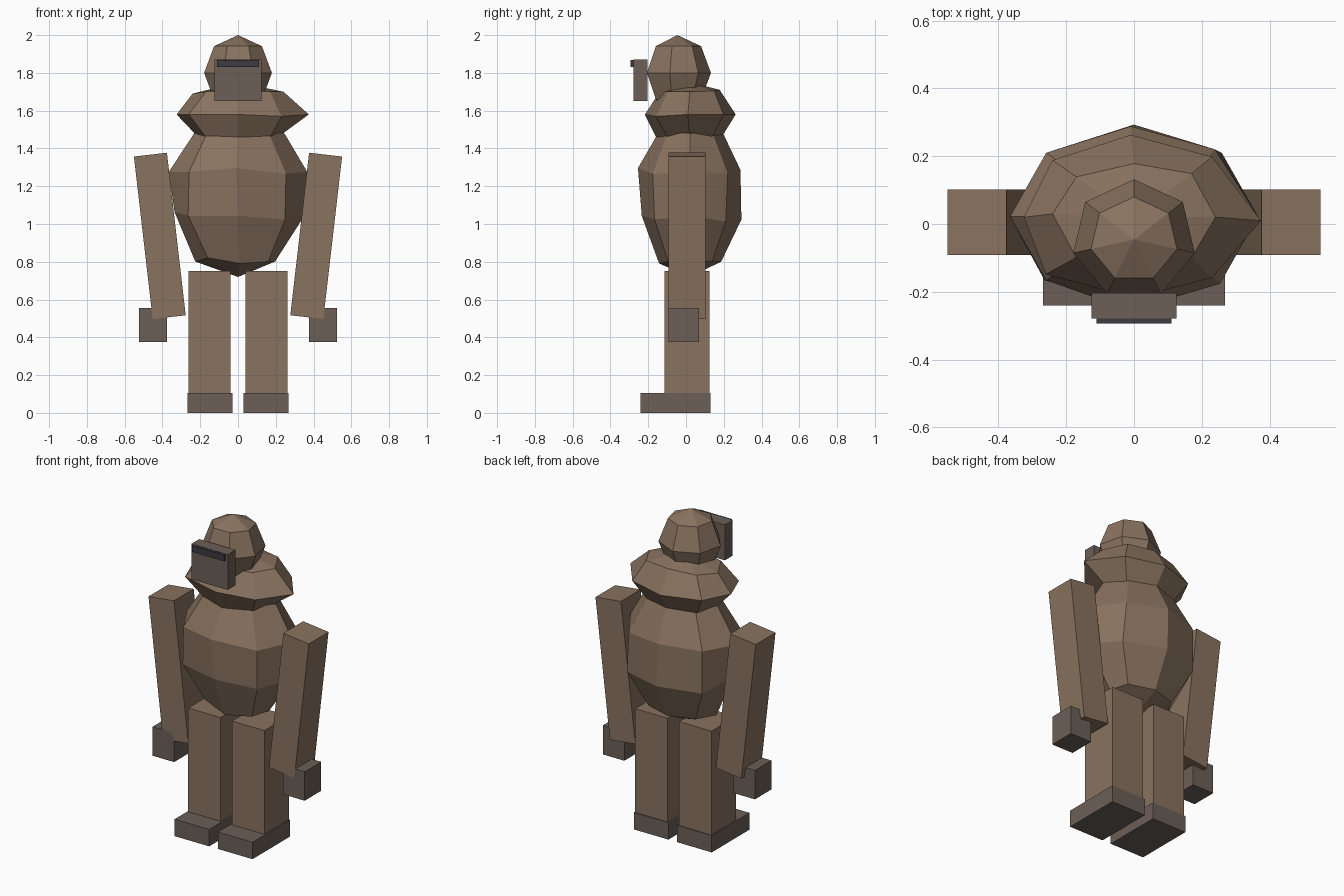
import bpy, math
from mathutils import Matrix

if "Cube" in bpy.data.objects:
    bpy.data.objects.remove(bpy.data.objects["Cube"])


def mat(name, col):
    m = bpy.data.materials.new(name)
    m.diffuse_color = (*col, 1)
    m.use_nodes = True
    m.node_tree.nodes["Principled BSDF"].inputs["Base Color"].default_value = m.diffuse_color
    return m


FUR = mat("fur", (0.25, 0.17, 0.115))
SKIN = mat("skin", (0.15, 0.115, 0.095))
DARK = mat("dark", (0.045, 0.045, 0.055))


def make(name, verts, faces, material):
    me = bpy.data.meshes.new(name)
    me.from_pydata(verts, [], faces)
    me.update()
    me.materials.append(material)
    ob = bpy.data.objects.new(name, me)
    bpy.context.collection.objects.link(ob)
    return ob


def box(name, lo, hi, material, tilt=0.0):
    c = [(a + b) / 2 for a, b in zip(lo, hi)]
    h = [(b - a) / 2 for a, b in zip(lo, hi)]
    v = [(x * h[0], y * h[1], z * h[2]) for x in (-1, 1) for y in (-1, 1) for z in (-1, 1)]
    f = [(0, 1, 3, 2), (4, 6, 7, 5), (0, 4, 5, 1), (2, 3, 7, 6), (0, 2, 6, 4), (1, 5, 7, 3)]
    ob = make(name, v, f, material)
    ob.matrix_world = Matrix.Translation(c) @ Matrix.Rotation(tilt, 4, 'Y')
    return ob


def blob(name, c, r, segs, rings, material, start=0.0, tweak=None):
    """Faceted ellipsoid; tweak maps (ring, segment) to an (x, y, z) nudge."""
    tweak = tweak or {}
    verts = [(c[0], c[1], c[2] + r[2])]
    for i in range(1, rings):
        t = math.pi * i / rings
        for k in range(segs):
            a = start + 2 * math.pi * k / segs
            d = tweak.get((i, k), (0, 0, 0))
            verts.append((c[0] + r[0] * math.sin(t) * math.cos(a) + d[0],
                          c[1] + r[1] * math.sin(t) * math.sin(a) + d[1],
                          c[2] + r[2] * math.cos(t) + d[2]))
    verts.append((c[0], c[1], c[2] - r[2]))
    last = len(verts) - 1
    faces = []
    for k in range(segs):
        n = (k + 1) % segs
        faces.append((0, 1 + k, 1 + n))
        for i in range(rings - 2):
            a, b = 1 + i * segs, 1 + (i + 1) * segs
            faces.append((a + k, b + k, b + n, a + n))
        e = 1 + (rings - 2) * segs
        faces.append((last, e + n, e + k))
    return make(name, verts, faces, material)


# lumpy torso, segment 0 = +x, 2 = back, 4 = -x, 6 = front
blob("torso", (0, 0.022, 1.145), (0.385, 0.28, 0.425), 8, 5, FUR, tweak={
    (1, 0): (0.02, 0, -0.01), (1, 2): (0, 0.01, -0.01), (2, 1): (-0.02, 0.01, -0.01),
    (2, 2): (-0.01, 0, 0.01), (2, 6): (-0.01, -0.01, 0.02), (2, 7): (-0.005, -0.01, -0.01),
    (3, 0): (-0.015, 0, 0.03), (3, 2): (0, 0.005, 0.01), (3, 4): (0.03, 0, 0.05),
    (3, 5): (-0.005, 0, 0.03), (3, 6): (0, 0.01, 0.03), (3, 7): (-0.01, 0, 0.01),
    (4, 0): (-0.03, 0, 0), (4, 5): (0, 0, 0.02), (4, 6): (0.01, 0, -0.01)})

# shaggy collar
blob("collar", (0, 0.02, 1.58), (0.34, 0.238, 0.17), 8, 4, FUR, tweak={
    (1, 1): (0, 0.01, 0.005), (1, 2): (0, -0.01, 0.01), (1, 4): (0, 0.01, -0.01),
    (1, 6): (0, 0.01, 0), (2, 0): (0.035, -0.01, 0), (2, 1): (-0.01, 0.01, 0),
    (2, 2): (-0.01, 0.005, 0), (2, 4): (0.015, 0, 0), (2, 5): (-0.02, 0, 0),
    (2, 7): (-0.01, -0.01, -0.01), (3, 0): (-0.03, 0, 0), (3, 4): (0.03, 0, 0),
    (3, 6): (0, -0.01, 0)})

# head with muzzle and nose strip
blob("head", (0, -0.046, 1.8), (0.184, 0.178, 0.2), 7, 4, FUR, start=math.pi / 2)
box("muzzle", (-0.125, -0.279, 1.65), (0.125, -0.203, 1.87), SKIN)
box("nose", (-0.11, -0.294, 1.83), (0.11, -0.27, 1.868), DARK)

# limbs on both sides
for s, side in ((-1, "left"), (1, "right")):
    def limb(name, x0, x1, y, z, material, tilt=0.0):
        xs = sorted((s * x0, s * x1))
        box(f"{side}_{name}", (xs[0], y[0], z[0]), (xs[1], y[1], z[1]), material, s * tilt)

    limb("arm", 0.326, 0.502, (-0.092, 0.102), (0.504, 1.37), FUR, 0.115)
    limb("hand", 0.375, 0.523, (-0.092, 0.07), (0.375, 0.555), SKIN)
    limb("leg", 0.04, 0.262, (-0.115, 0.125), (0.1, 0.75), FUR)
    limb("foot", 0.03, 0.268, (-0.24, 0.13), (0.0, 0.105), SKIN)
